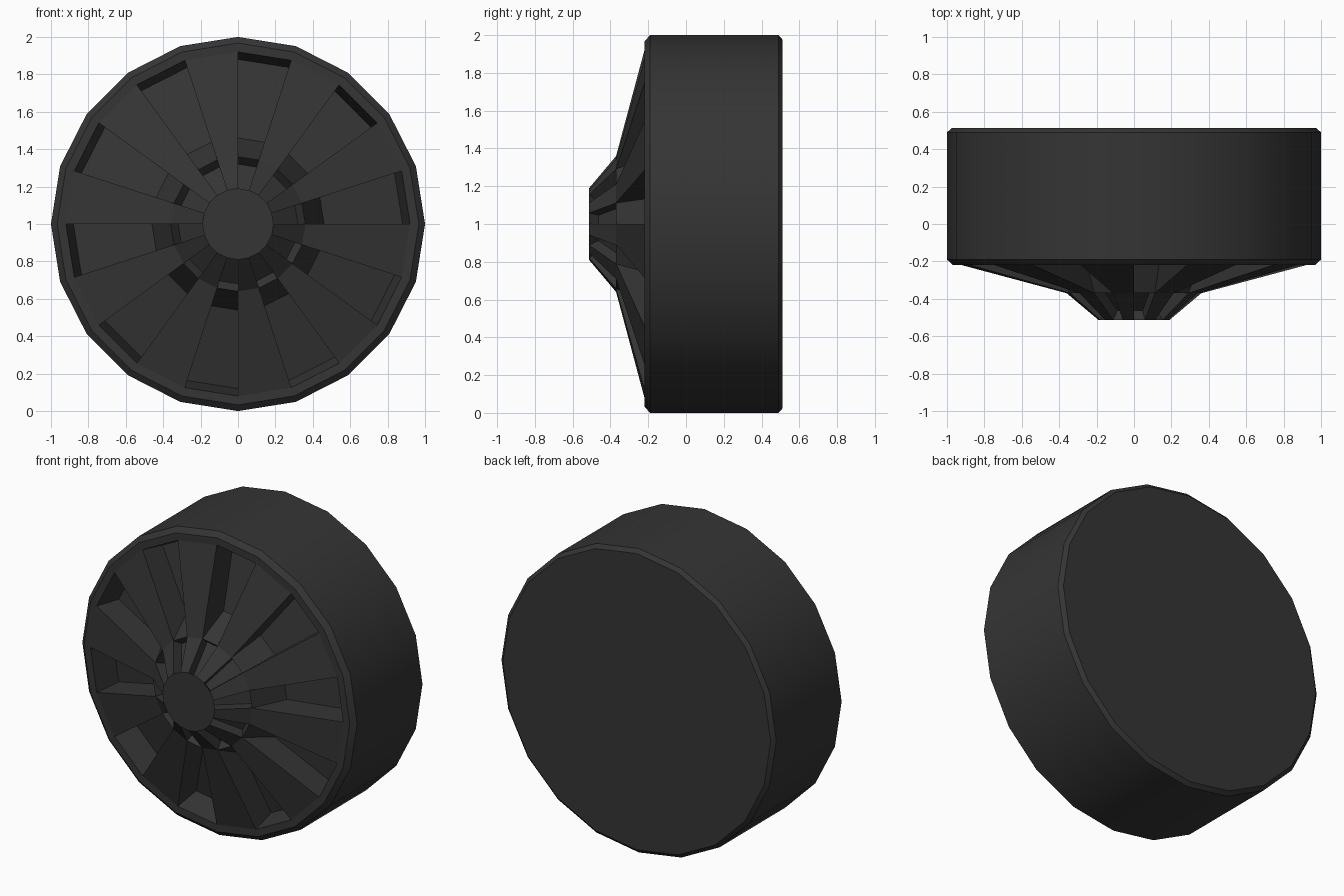
import bpy, bmesh, math

if "Cube" in bpy.data.objects:
    bpy.data.objects.remove(bpy.data.objects["Cube"])

SIDES = 20
mat = bpy.data.materials.new("dark_rubber")
mat.diffuse_color = (0.035, 0.035, 0.035, 1)
mat.use_nodes = True
mat.node_tree.nodes["Principled BSDF"].inputs["Base Color"].default_value = mat.diffuse_color


def ring_point(p, k):
    a = 2 * math.pi * k / SIDES
    return (p[0] * math.sin(a), p[1], 1 + p[0] * math.cos(a))


def add_face(bm, pts):
    return bm.faces.new([bm.verts.new(p) for p in pts])


def add_strip(bm, profile, k):
    # one sector of a lathe, profile given from the hub outwards
    for p, q in zip(profile, profile[1:]):
        add_face(bm, [ring_point(p, k), ring_point(p, k + 1),
                      ring_point(q, k + 1), ring_point(q, k)])


def finish(bm, name):
    bmesh.ops.remove_doubles(bm, verts=bm.verts[:], dist=1e-4)
    me = bpy.data.meshes.new(name)
    bm.to_mesh(me)
    bm.free()
    me.materials.append(mat)
    ob = bpy.data.objects.new(name, me)
    bpy.context.collection.objects.link(ob)
    return ob


# Tyre: bevelled 20-sided drum with a flat back
bm = bmesh.new()
tyre = [(0.92, -0.22), (0.967, -0.22), (1.0, -0.19), (1.0, 0.49), (0.975, 0.512)]
for k in range(SIDES):
    add_strip(bm, tyre, k)
add_face(bm, [ring_point(tyre[-1], k) for k in range(SIDES)])
# only the tread is smooth
tyre_ob = finish(bm, "tyre")
for f in tyre_ob.data.polygons:
    f.use_smooth = len(f.vertices) == 4 and abs(f.normal.y) < 0.9
bpy.context.view_layer.objects.active = tyre_ob
for e in tyre_ob.data.edges:
    ys = [tyre_ob.data.vertices[i].co.y for i in e.vertices]
    if abs(ys[0] - ys[1]) < 1e-4:
        e.use_edge_sharp = True

# Wheel cover: raised spokes alternating with sunken pockets
bm = bmesh.new()
spoke = [(0.19, -0.513), (0.36, -0.37), (0.92, -0.22)]
inner_floor = [(0.15, -0.463), (0.32, -0.32)]
outer_floor = [(0.46, -0.15), (0.88, -0.045)]
pocket = [spoke[0], *inner_floor, spoke[1], *outer_floor, spoke[2]]
for k in range(SIDES):
    if k % 2:
        add_strip(bm, spoke, k)
        continue
    add_strip(bm, pocket, k)
    # pocket side walls
    for top, floor in ((spoke[:2], inner_floor), (spoke[1:], outer_floor)):
        wall = [top[0], top[1], floor[1], floor[0]]
        add_face(bm, [ring_point(p, k) for p in reversed(wall)])
        add_face(bm, [ring_point(p, k + 1) for p in wall])
# hub cap
add_face(bm, [ring_point(spoke[0], -k) for k in range(SIDES)])
finish(bm, "wheel_cover")
